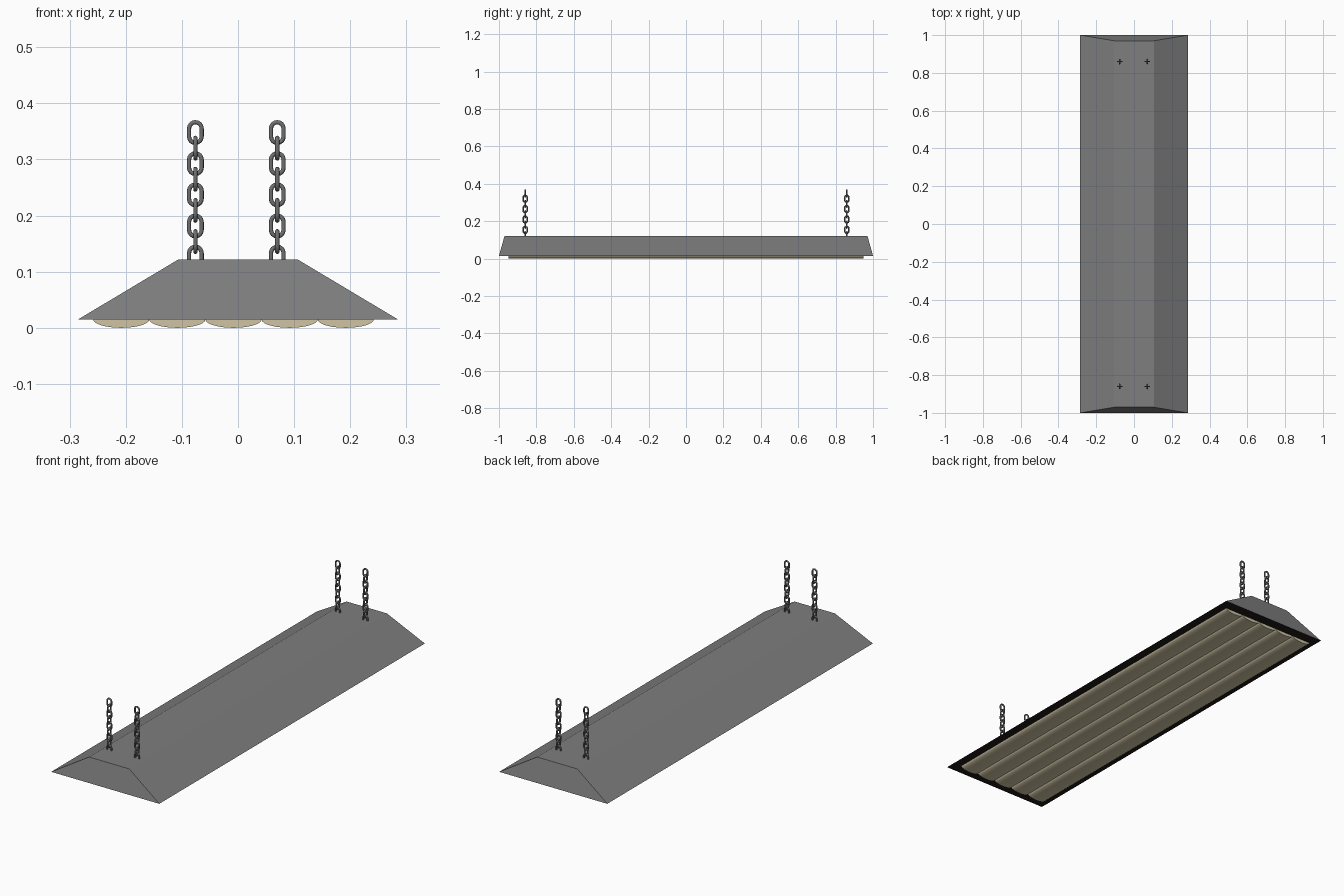
import bpy, bmesh, math
from mathutils import Vector

if "Cube" in bpy.data.objects:
    bpy.data.objects.remove(bpy.data.objects["Cube"])


def material(name, rgb):
    m = bpy.data.materials.new(name)
    m.diffuse_color = (*rgb, 1)
    m.use_nodes = True
    m.node_tree.nodes["Principled BSDF"].inputs["Base Color"].default_value = m.diffuse_color
    return m


GREY = material("grey metal", (0.21, 0.21, 0.21))
CHAIN = material("chain steel", (0.16, 0.16, 0.16))
DARK = material("dark underside", (0.012, 0.01, 0.007))
CREAM = material("warm lamp", (0.62, 0.55, 0.37))


def finish(name, bm, mats, smooth=False):
    bmesh.ops.recalc_face_normals(bm, faces=bm.faces)
    me = bpy.data.meshes.new(name)
    for m in mats:
        me.materials.append(m)
    for f in bm.faces:
        f.smooth = smooth
        if len(mats) > 1 and f.normal.z < -0.9:
            f.material_index = 1
    bm.to_mesh(me)
    bm.free()
    ob = bpy.data.objects.new(name, me)
    bpy.context.collection.objects.link(ob)
    return ob


def loft(bm, rings, closed=False):
    """Skin a list of vertex rings, capped or joined end to end."""
    rings = [[bm.verts.new(p) for p in r] for r in rings]
    n = len(rings[0])
    for i in range(len(rings) if closed else len(rings) - 1):
        a, b = rings[i], rings[(i + 1) % len(rings)]
        for j in range(n):
            k = (j + 1) % n
            bm.faces.new((a[j], a[k], b[k], b[j]))
    if not closed:
        bm.faces.new(rings[0])
        bm.faces.new(rings[-1])


# Sloped housing with dark underside
def rect(x, y, z):
    return [(-x, -y, z), (x, -y, z), (x, y, z), (-x, y, z)]


bm = bmesh.new()
loft(bm, [rect(0.285, 1.0, 0.015), rect(0.106, 0.97, 0.122)])
finish("housing", bm, [GREY, DARK])

# Five shallow rounded lamps bulging below the housing
for i in range(5):
    cx = -0.208 + 0.1 * i
    arc = [(cx + 0.05 * math.cos(a), 0.016 - 0.015 * math.sin(a))
           for a in (math.pi * j / 20 for j in range(21))]
    bm = bmesh.new()
    loft(bm, [[(x, y, z - 0.001) for x, z in arc] for y in (-0.95, 0.95)])
    ob = finish(f"lamp_{i + 1}", bm, [CREAM], True)
    ob.data.set_sharp_from_angle(angle=math.radians(40))


# Chain links: a round wire swept around a stadium path
def link(bm, centre, side):
    r, bend, half = 0.0038, 0.0112, 0.0072
    u = Vector((0, 1, 0)) if side else Vector((1, 0, 0))
    w = Vector((1, 0, 0)) if side else Vector((0, 1, 0))
    up = Vector((0, 0, 1))
    rings = []
    for s in (0, 1):
        for k in range(9):
            a = math.pi * (s + k / 8)
            out = u * math.cos(a) + up * math.sin(a)
            p = centre + out * bend + up * (half if s == 0 else -half)
            rings.append([p + (out * math.cos(t) + w * math.sin(t)) * r
                          for t in (math.tau * j / 10 for j in range(10))])
    loft(bm, rings, True)


for y, end in ((-0.86, "front"), (0.86, "back")):
    for x, hand in ((-0.076, "left"), (0.07, "right")):
        bm = bmesh.new()
        for i in range(9):
            link(bm, Vector((x, y, 0.348 - 0.02775 * i)), i % 2 == 1)
        finish(f"chain_{end}_{hand}", bm, [CHAIN], True)

# Rest the lamps on the ground plane
for ob in bpy.context.collection.objects:
    if ob.name.startswith("lamp"):
        ob.location.z = 0.0
